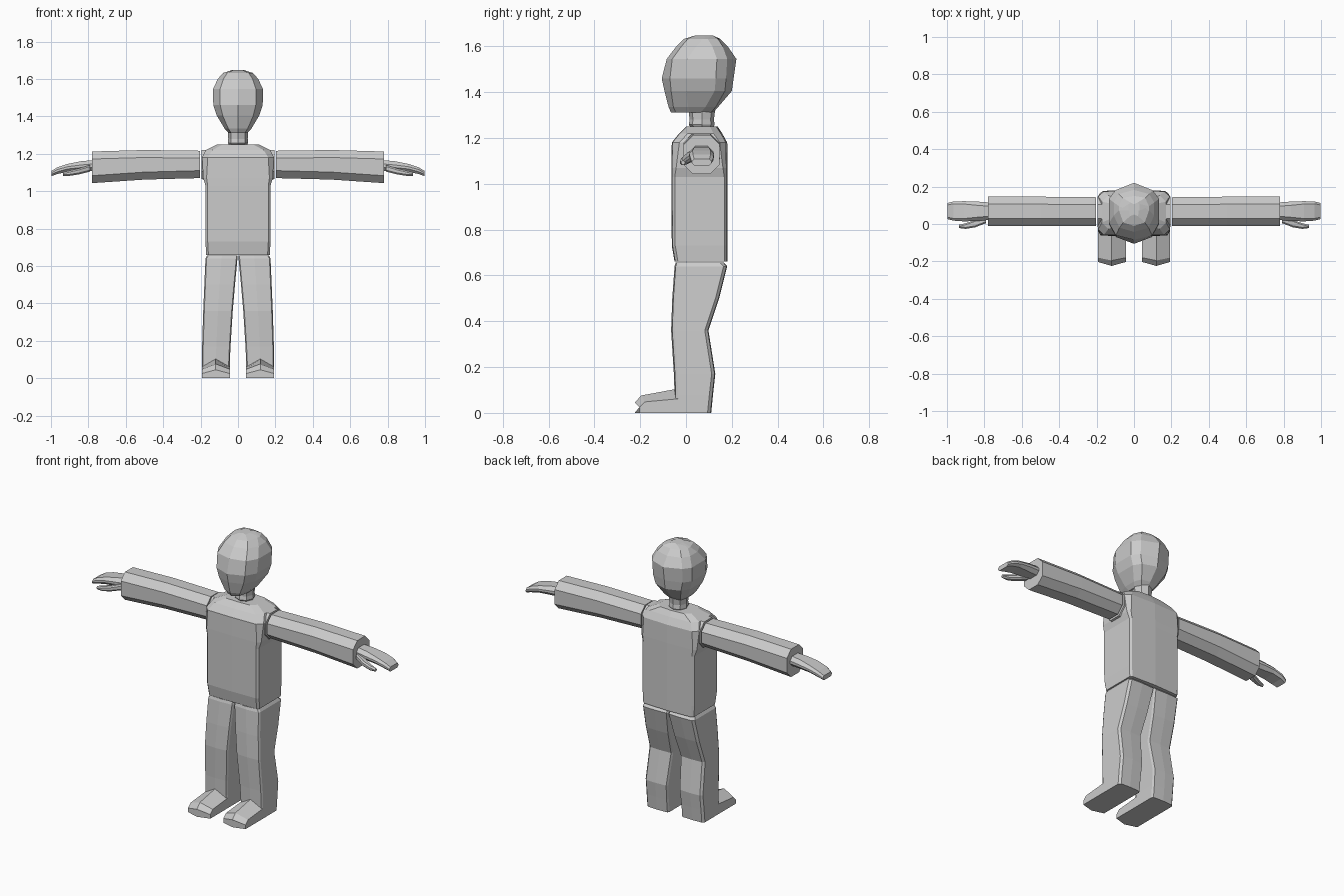
import bpy, bmesh

grey = bpy.data.materials.new("plain grey")
grey.diffuse_color = (0.6, 0.6, 0.6, 1)


def loft(name, rings, mirror=False):
    """Skin a list of equal-length rings of points and close both ends."""
    bm = bmesh.new()
    loops = [[bm.verts.new(p) for p in r] for r in rings]
    n = len(loops[0])
    for a, b in zip(loops, loops[1:]):
        for i in range(n):
            j = (i + 1) % n
            bm.faces.new((a[i], a[j], b[j], b[i]))
    bm.faces.new(loops[0][::-1])
    bm.faces.new(loops[-1])
    bmesh.ops.recalc_face_normals(bm, faces=bm.faces)
    me = bpy.data.meshes.new(name)
    bm.to_mesh(me)
    bm.free()
    me.materials.append(grey)
    ob = bpy.data.objects.new(name, me)
    bpy.context.collection.objects.link(ob)
    if mirror:
        ob.modifiers.new("Mirror", 'MIRROR')
    return ob


def sym(half, z):
    """Ring at height z from the points on its right half, front to back."""
    left = [(-x, y) for x, y in reversed(half) if x > 0]
    return [(x, y, z) for x, y in half + left]


def octagon(x, y0, y1, z0, z1, c):
    """Chamfered rectangle across the x axis."""
    return [(x, y, z) for y, z in (
        (y0 + c, z0), (y1 - c, z0), (y1, z0 + c), (y1, z1 - c),
        (y1 - c, z1), (y0 + c, z1), (y0, z1 - c), (y0, z0 + c))]


# torso: z, half width, front, back, corner size
def torso_ring(z, w, yf, yb, c):
    return sym([(0, yf), (w - c, yf + 0.003), (w, yf + c + 0.003),
                (w, yb - c - 0.003), (w - c, yb - 0.006), (0, yb)], z)


loft("torso", [torso_ring(*r) for r in (
    (0.66, 0.170, -0.050, 0.182, 0.012),
    (0.73, 0.174, -0.062, 0.182, 0.012),
    (1.03, 0.174, -0.064, 0.182, 0.012),
    (1.07, 0.186, -0.064, 0.182, 0.018),
    (1.18, 0.192, -0.062, 0.180, 0.030),
    (1.22, 0.172, -0.030, 0.158, 0.035),
    (1.25, 0.110, 0.000, 0.138, 0.030))])

# shoulder stubs and sleeves
loft("shoulder", [octagon(0.14, -0.02, 0.15, 1.05, 1.22, 0.045),
                  octagon(0.195, -0.015, 0.148, 1.065, 1.22, 0.045)], True)
loft("arm", [octagon(0.203, -0.010, 0.143, 1.070, 1.216, 0.040),
             octagon(0.500, -0.010, 0.146, 1.062, 1.220, 0.040),
             octagon(0.780, -0.010, 0.146, 1.043, 1.212, 0.040)], True)

# hand and thumb
loft("hand", [octagon(x, y0, y1, z0, z1, c) for x, y0, y1, z0, z1, c in (
    (0.770, 0.022, 0.115, 1.108, 1.166, 0.020),
    (0.840, 0.016, 0.120, 1.106, 1.160, 0.020),
    (0.910, 0.014, 0.122, 1.104, 1.146, 0.015),
    (0.965, 0.018, 0.120, 1.092, 1.128, 0.012),
    (0.998, 0.026, 0.112, 1.080, 1.108, 0.010))], True)
loft("thumb", [octagon(x, y0, y1, z0, z1, 0.008) for x, y0, y1, z0, z1 in (
    (0.790, 0.005, 0.050, 1.105, 1.140),
    (0.850, -0.018, 0.022, 1.090, 1.122),
    (0.900, -0.026, 0.004, 1.082, 1.110),
    (0.935, -0.022, -0.004, 1.082, 1.102))], True)


# leg: z, inner x, outer x, front y, back y
def leg_ring(z, xi, xo, yf, yb):
    xm = (xi + xo) / 2
    return [(xm, yf, z), (xo - 0.006, yf + 0.005, z), (xo, yf + 0.016, z),
            (xo, yb - 0.016, z), (xo - 0.012, yb - 0.003, z), (xm, yb, z),
            (xi + 0.006, yb - 0.003, z), (xi, yb - 0.016, z),
            (xi, yf + 0.016, z), (xi + 0.006, yf + 0.005, z)]


loft("leg", [leg_ring(*r) for r in (
    (0.000, 0.044, 0.193, -0.050, 0.110),
    (0.080, 0.044, 0.193, -0.050, 0.118),
    (0.170, 0.040, 0.192, -0.053, 0.128),
    (0.360, 0.028, 0.186, -0.065, 0.098),
    (0.500, 0.016, 0.180, -0.060, 0.145),
    (0.640, 0.003, 0.174, -0.050, 0.180),
    (0.656, 0.003, 0.165, -0.045, 0.165))], True)


# foot with a raised centre ridge: side y, ridge y, side z, ridge z
def foot_ring(ys, yc, zs, zc):
    return [(0.044, ys, 0), (0.119, yc, 0), (0.193, ys, 0),
            (0.193, ys, zs), (0.119, yc, zc), (0.044, ys, zs)]


loft("foot", [foot_ring(0.02, 0.02, 0.068, 0.108),
              foot_ring(-0.05, -0.05, 0.060, 0.103),
              foot_ring(-0.18, -0.195, 0.048, 0.076),
              foot_ring(-0.203, -0.224, 0.025, 0.045)], True)

# neck
loft("neck", [sym([(0, y0), (w * 0.7, y0 + 0.015), (w, 0.07),
                   (w * 0.7, y1 - 0.015), (0, y1)], z) for z, w, y0, y1 in (
    (1.235, 0.042, 0.030, 0.115), (1.258, 0.054, 0.012, 0.125),
    (1.280, 0.052, 0.016, 0.122), (1.345, 0.056, 0.008, 0.130))])


# head: z, half width, face front, cheek front, back corner, back centre
def head_ring(z, w, yf, yc, ym, yb):
    return sym([(0, yf), (w * 0.72, yc), (w, yc + 0.065), (w, ym - 0.02),
                (w * 0.75, ym + 0.025), (0, yb)], z)


loft("head", [head_ring(*r) for r in (
    (1.312, 0.052, -0.066, -0.045, 0.085, 0.120),
    (1.335, 0.072, -0.076, -0.055, 0.105, 0.140),
    (1.405, 0.114, -0.094, -0.065, 0.145, 0.200),
    (1.460, 0.132, -0.106, -0.070, 0.150, 0.208),
    (1.545, 0.134, -0.084, -0.060, 0.155, 0.220),
    (1.600, 0.108, -0.042, -0.020, 0.135, 0.182),
    (1.632, 0.080, -0.010, 0.008, 0.115, 0.150),
    (1.648, 0.030, 0.050, 0.042, 0.092, 0.105))])
